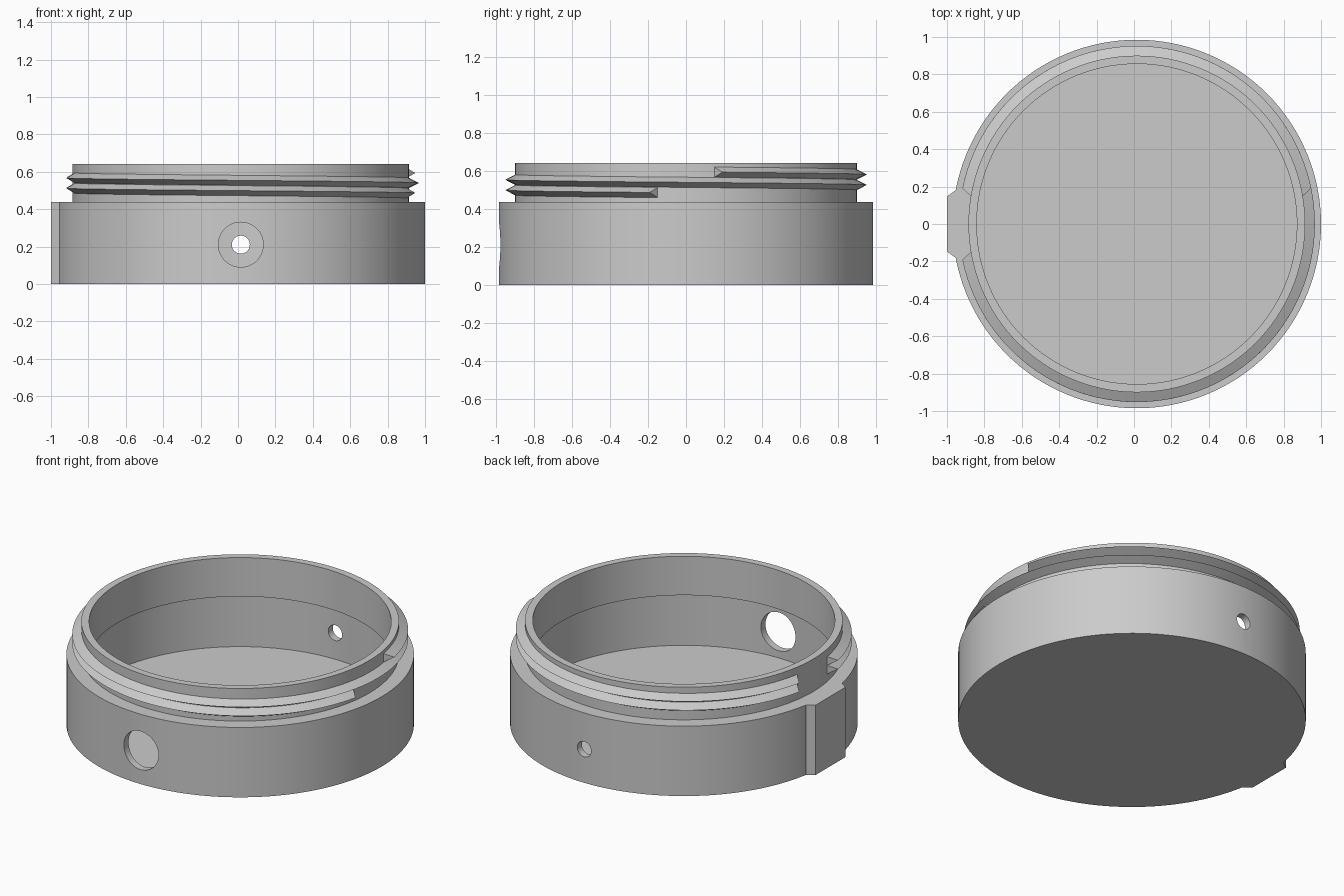
import bpy, bmesh
from math import radians, cos, sin, pi, tau
from mathutils import Matrix

if "Cube" in bpy.data.objects:
    bpy.data.objects.remove(bpy.data.objects["Cube"])

CX = 0.015          # ring centre, shifted to balance the side key
BODY_R, NECK_R, TIP_R = 0.985, 0.90, 0.952
LIP_R, BORE_R = 0.856, 0.94
BODY_H, TOTAL_H, LIP_H, FLOOR_H = 0.437, 0.641, 0.398, 0.045
HOLE_Z = 0.21

grey = bpy.data.materials.new("plain_grey")
grey.use_nodes = True
colour = (0.6, 0.6, 0.6, 1)
grey.diffuse_color = colour
grey.node_tree.nodes["Principled BSDF"].inputs["Base Color"].default_value = colour


def make_object(name, bm):
    bmesh.ops.recalc_face_normals(bm, faces=bm.faces)
    mesh = bpy.data.meshes.new(name)
    bm.to_mesh(mesh)
    bm.free()
    mesh.materials.append(grey)
    obj = bpy.data.objects.new(name, mesh)
    bpy.context.collection.objects.link(obj)
    return obj


def lathe(name, profile, steps):
    bm = bmesh.new()
    verts = [bm.verts.new((r, 0, z)) for r, z in profile]
    edges = [bm.edges.new(pair) for pair in zip(verts, verts[1:])]
    bmesh.ops.spin(bm, geom=verts + edges, cent=(0, 0, 0), axis=(0, 0, 1),
                   angle=tau, steps=steps)
    bmesh.ops.remove_doubles(bm, verts=bm.verts, dist=1e-5)
    bmesh.ops.translate(bm, verts=bm.verts, vec=(CX, 0, 0))
    return make_object(name, bm)


def boolean(target, other, operation):
    mod = target.modifiers.new(other.name, 'BOOLEAN')
    mod.object, mod.operation, mod.solver = other, operation, 'EXACT'
    bpy.context.view_layer.objects.active = target
    bpy.ops.object.modifier_apply(modifier=mod.name)
    bpy.data.objects.remove(other)


def hole_cutter(name, radius, side):
    bm = bmesh.new()
    place = Matrix.Translation((CX, side * 0.9, HOLE_Z)) @ Matrix.Rotation(pi / 2, 4, 'X')
    bmesh.ops.create_cone(bm, cap_ends=True, segments=48, radius1=radius,
                          radius2=radius, depth=0.4, matrix=place)
    cutter = make_object(name, bm)
    cutter.hide_render = True
    return cutter


def thread(name, start, end):
    """Triangular ridge falling along a helix, with slanted ends."""
    bm = bmesh.new()
    count = max(2, round((end - start) / 3))
    pitch, half, slant = 0.055, 0.032, 2.5
    rings = []
    for i in range(count + 1):
        t = i / count
        root = start + (end - start) * t
        tip = start + slant + (end - start - 2 * slant) * t
        ring = []
        for angle, r, dz in ((root, NECK_R - 0.01, -half), (tip, TIP_R, 0),
                             (root, NECK_R - 0.01, half)):
            a = radians(angle)
            z = 0.595 - pitch * angle / 360 + dz
            ring.append(bm.verts.new((CX + r * cos(a), r * sin(a), z)))
        rings.append(ring)
    for a, b in zip(rings, rings[1:]):
        for k in range(3):
            n = (k + 1) % 3
            bm.faces.new((a[k], a[n], b[n], b[k]))
    bm.faces.new(rings[0])
    bm.faces.new(rings[-1])
    return make_object(name, bm)


# Thin-walled cup body with a narrower, inset neck
body = lathe("cup_body", [
    (0, 0), (BODY_R, 0), (BODY_R, BODY_H), (NECK_R, BODY_H),
    (NECK_R, TOTAL_H), (LIP_R, TOTAL_H), (LIP_R, LIP_H),
    (BORE_R, LIP_H), (BORE_R, FLOOR_H), (0, FLOOR_H)], 128)

# Chamfered key on the side
bm = bmesh.new()
outline = [(-0.935, -0.18), (-0.955, -0.18), (-1, -0.147),
           (-1, 0.147), (-0.955, 0.18), (-0.935, 0.18)]
base = bm.faces.new([bm.verts.new((x, y, 0)) for x, y in outline])
raised = bmesh.ops.extrude_face_region(bm, geom=[base])["geom"]
bmesh.ops.translate(bm, vec=(0, 0, BODY_H),
                    verts=[v for v in raised if isinstance(v, bmesh.types.BMVert)])
boolean(body, make_object("side_key", bm), 'UNION')

# Large front hole and small back hole
boolean(body, hole_cutter("front_hole", 0.12, -1), 'DIFFERENCE')
boolean(body, hole_cutter("back_hole", 0.048, 1), 'DIFFERENCE')

# Two-turn thread, interrupted above the key
GAP = 9.1
parts = [body,
         thread("upper_thread", GAP, 180 - GAP),
         thread("middle_thread", 180 + GAP, 540 - GAP),
         thread("lower_thread", 540 + GAP, 720 - GAP)]

bpy.ops.object.select_all(action='DESELECT')
for part in parts:
    part.select_set(True)
bpy.context.view_layer.objects.active = body
bpy.ops.object.shade_smooth_by_angle(angle=radians(25))
